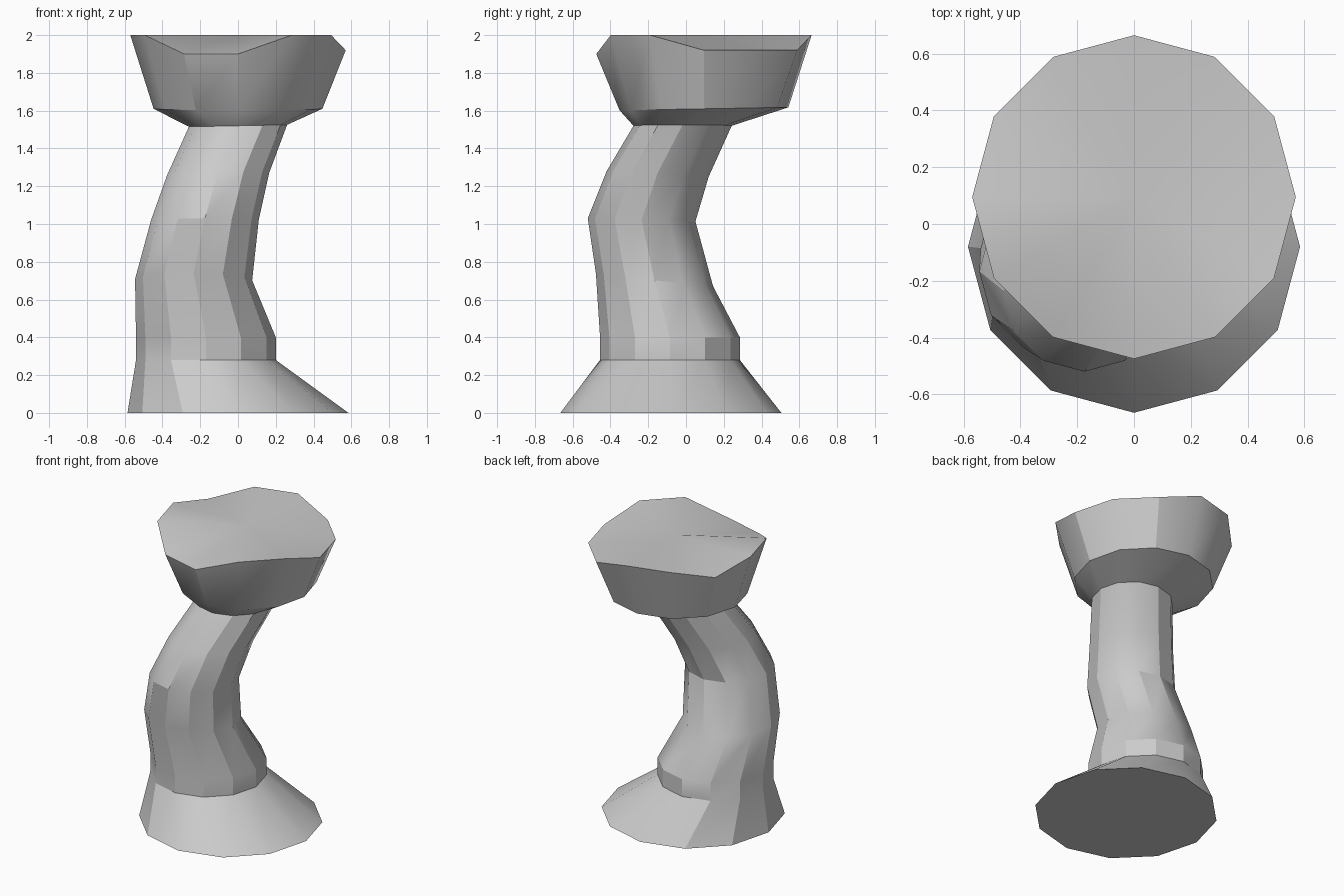
import bpy, bmesh
from math import cos, sin, pi

if "Cube" in bpy.data.objects:
    bpy.data.objects.remove(bpy.data.objects["Cube"])

SIDES = 12

# Rings of the pillar: centre x, centre y, z, radius, slope along x, slope along y
RINGS = [
    (0.0, -0.08, 0.0, 0.585, 0, 0),            # foot
    (-0.17, -0.085, 0.28, 0.37, 0, 0),         # top of foot
    (-0.17, -0.085, 0.40, 0.37, 0, 0),         # bent shaft
    (-0.235, -0.167, 0.705, 0.31, -0.01, -0.11),
    (-0.175, -0.235, 1.022, 0.285, 0, -0.03),
    (-0.105, -0.15, 1.265, 0.27, 0.02, -0.055),
    (0.0, -0.018, 1.52, 0.26, 0.02, 0),        # neck
    (0.0, 0.095, 1.61, 0.447, 0, 0.017),       # underside of head
    (0.0, 0.095, 2.0, 0.57, 0, 0),             # rim of head
]
# Chips in the rim: side index -> depth
CHIPS = {0: 0.08, 1: 0.08, 2: 0.08, 5: 0.06, 8: 0.10, 9: 0.10}

bm = bmesh.new()
loops = []
for cx, cy, z, r, sx, sy in RINGS:
    loop = []
    for i in range(SIDES):
        dx, dy = r * cos(2 * pi * i / SIDES), r * sin(2 * pi * i / SIDES)
        loop.append(bm.verts.new((cx + dx, cy + dy, z + sx * dx + sy * dy)))
    loops.append(loop)
for i, depth in CHIPS.items():
    loops[-1][i].co.z -= depth

# Walls between neighbouring rings
for lo, hi in zip(loops, loops[1:]):
    for i in range(SIDES):
        j = (i + 1) % SIDES
        bm.faces.new((lo[i], lo[j], hi[j], hi[i]))

# Flat underside, and an uneven top fanned from its centre
bm.faces.new(loops[0][::-1])
centre = bm.verts.new((0, 0.095, 2.0))
for i in range(SIDES):
    bm.faces.new((loops[-1][i], loops[-1][(i + 1) % SIDES], centre))

mesh = bpy.data.meshes.new("bent_pillar")
bm.normal_update()
bm.to_mesh(mesh)
bm.free()
pillar = bpy.data.objects.new("bent_pillar", mesh)
bpy.context.collection.objects.link(pillar)

# Soft bends, crisp facets
bpy.context.view_layer.objects.active = pillar
pillar.select_set(True)
bpy.ops.object.shade_smooth_by_angle(angle=0.5)
